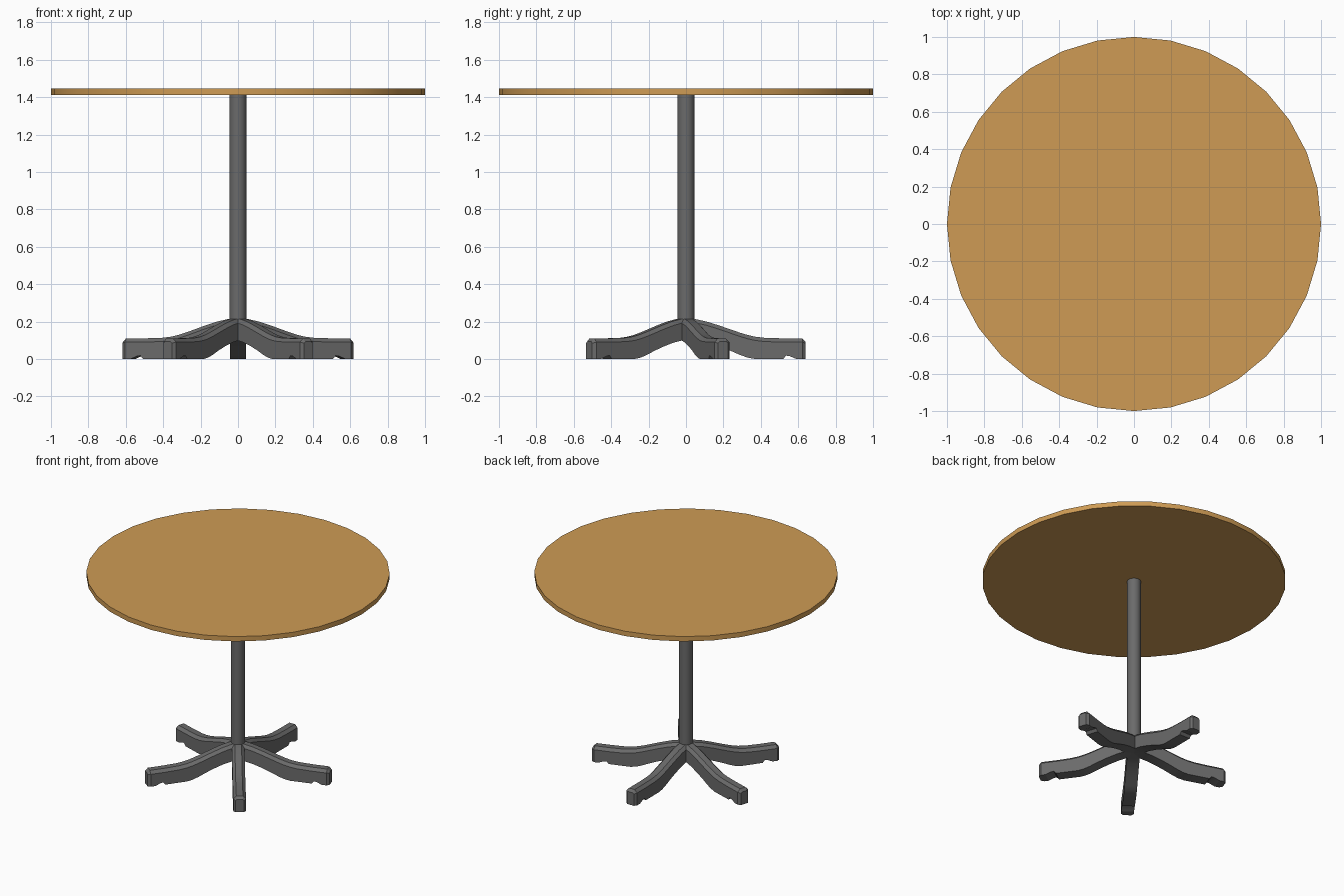
import bpy, bmesh, math

if "Cube" in bpy.data.objects:
    bpy.data.objects.remove(bpy.data.objects["Cube"])


def material(name, rgb):
    m = bpy.data.materials.new(name)
    m.diffuse_color = (*rgb, 1)
    m.use_nodes = True
    m.node_tree.nodes["Principled BSDF"].inputs["Base Color"].default_value = m.diffuse_color
    return m


wood = material("warm_wood", (0.62, 0.33, 0.09))
metal = material("dark_metal", (0.145, 0.145, 0.145))


def finish(ob, name, mat):
    ob.name = name
    ob.data.materials.append(mat)
    bpy.ops.object.select_all(action='DESELECT')
    ob.select_set(True)
    bpy.context.view_layer.objects.active = ob
    bpy.ops.object.shade_smooth_by_angle(angle=math.radians(20))


def cylinder(name, radius, z0, z1, sides, mat):
    bpy.ops.mesh.primitive_cylinder_add(vertices=sides, radius=radius, depth=z1 - z0,
                                        location=(0, 0, (z0 + z1) / 2))
    finish(bpy.context.object, name, mat)


# Round top and central column
cylinder("table_top", 1.0, 1.41, 1.445, 32, wood)
cylinder("column", 0.045, 0.12, 1.41, 32, metal)

# Leg stations: distance from centre, bottom height, top height
STATIONS = [
    (0.0, 0.103, 0.217), (0.05, 0.100, 0.213), (0.11, 0.088, 0.200),
    (0.18, 0.066, 0.178), (0.24, 0.043, 0.157), (0.29, 0.021, 0.140),
    (0.33, 0.007, 0.128), (0.37, 0.0, 0.119), (0.42, 0.0, 0.113),
    (0.52, 0.0, 0.110), (0.535, 0.018, 0.110), (0.555, 0.015, 0.110),
    (0.59, 0.0, 0.110), (0.622, 0.0, 0.110), (0.64, 0.0, 0.092),
]
W, C = 0.042, 0.02  # half width and chamfer


def leg(name, angle):
    bm = bmesh.new()
    rings = []
    for i, (r, b, t) in enumerate(STATIONS):
        last = i == len(STATIONS) - 1
        w = W - 0.014 if last else W
        c = 0.008 if last else C
        section = [(-w, b), (-w, t - c), (-w + c, t), (w - c, t), (w, t - c), (w, b)]
        rings.append([bm.verts.new((r, y, z)) for y, z in section])
    for a, b in zip(rings, rings[1:]):
        for k in range(6):
            n = (k + 1) % 6
            bm.faces.new((a[k], a[n], b[n], b[k]))
    bm.faces.new(rings[0])
    bm.faces.new(rings[-1])
    bmesh.ops.recalc_face_normals(bm, faces=bm.faces[:])
    me = bpy.data.meshes.new(name)
    bm.to_mesh(me)
    bm.free()
    ob = bpy.data.objects.new(name, me)
    bpy.context.collection.objects.link(ob)
    ob.rotation_euler.z = angle
    finish(ob, name, metal)


# Five legs, one pointing straight back
for i in range(5):
    leg(f"leg_{i + 1}", math.radians(90 + 72 * i))
